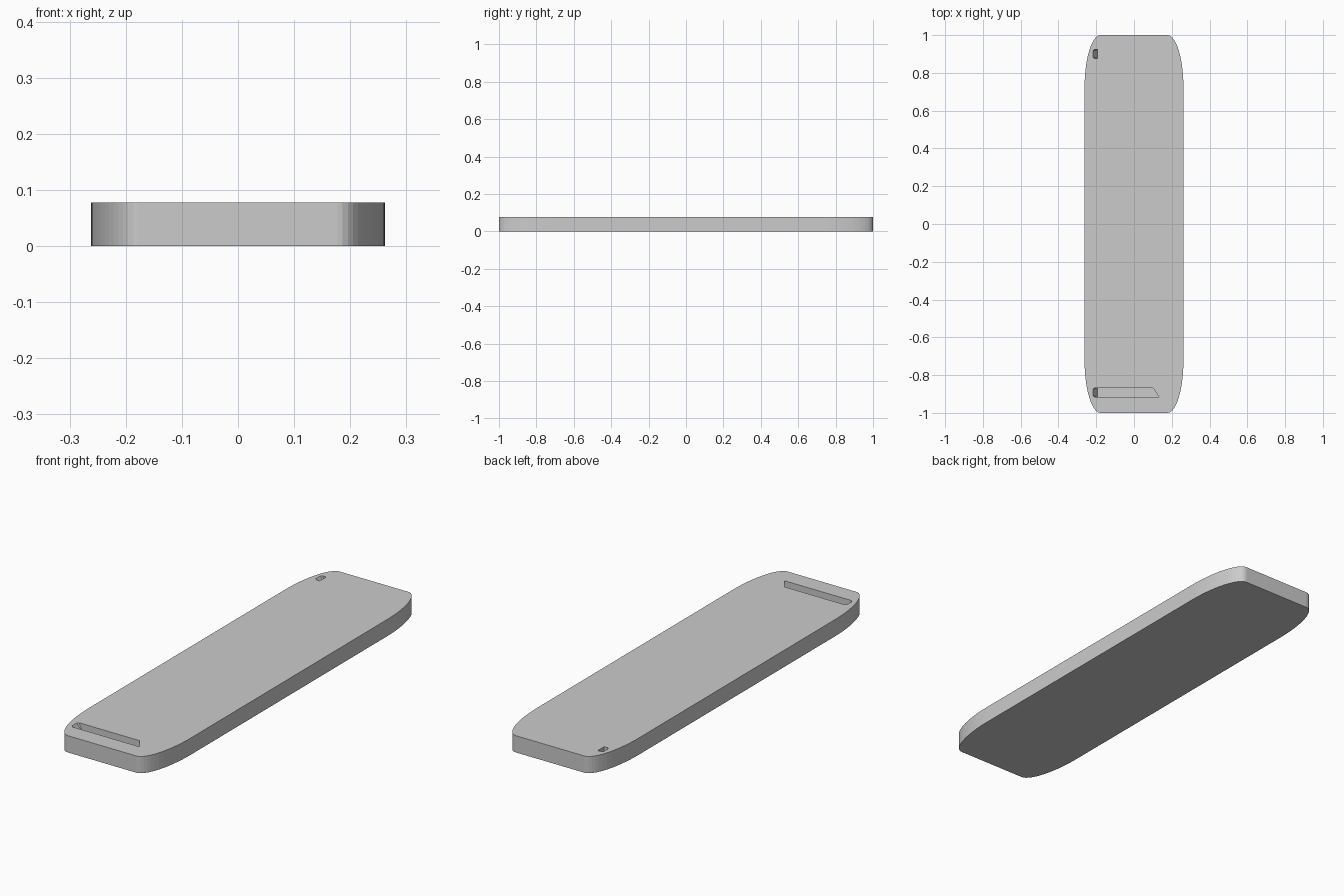
import bpy, bmesh, math

if "Cube" in bpy.data.objects:
    bpy.data.objects.remove(bpy.data.objects["Cube"])

HX, HY, H = 0.262, 1.0, 0.078      # half width, half length, thickness
RX, RY = 0.085, 0.28               # elliptical corner radii
FLOOR = 0.04                       # level of the slot floors


def new_object(name, bm):
    bmesh.ops.recalc_face_normals(bm, faces=bm.faces)
    mesh = bpy.data.meshes.new(name)
    bm.to_mesh(mesh)
    bm.free()
    obj = bpy.data.objects.new(name, mesh)
    bpy.context.collection.objects.link(obj)
    return obj


# Slab: straight sides and ends joined by long elliptical corners
def make_slab():
    bm = bmesh.new()
    ring, n = [], 14
    for q, (sx, sy) in enumerate([(1, 1), (-1, 1), (-1, -1), (1, -1)]):
        for i in range(n + 1):
            a = math.pi / 2 * (q + i / n)
            ring.append(bm.verts.new((sx * (HX - RX) + RX * math.cos(a),
                                      sy * (HY - RY) + RY * math.sin(a), 0)))
    base = bm.faces.new(ring)
    top = bmesh.ops.extrude_face_region(bm, geom=[base], use_keep_orig=True)
    bmesh.ops.translate(bm, vec=(0, 0, H),
                        verts=[v for v in top["geom"] if isinstance(v, bmesh.types.BMVert)])
    return new_object("slab", bm)


# Slot cutter: convex pocket whose left wall slopes down to the floor
def make_cutter(name, top, slope):
    bm = bmesh.new()
    left = min(x for x, y in top)
    for z in (FLOOR, H, H + 0.03):
        for x, y in top:
            if z == FLOOR and x < left + slope:
                x = left + slope
            bm.verts.new((x, y, z))
    bmesh.ops.convex_hull(bm, input=bm.verts)
    obj = new_object(name, bm)
    obj.hide_render = True
    return obj


slab = make_slab()
long_slot = [(-0.211, -0.917), (-0.218, -0.908), (-0.218, -0.876), (-0.211, -0.867),
             (0.100, -0.867), (0.134, -0.917)]
small_slot = [(-0.211, 0.876), (-0.218, 0.883), (-0.218, 0.916), (-0.211, 0.923),
              (-0.192, 0.923), (-0.192, 0.876)]
cutters = [make_cutter("long_slot_cutter", long_slot, 0.024),
           make_cutter("small_slot_cutter", small_slot, 0.024)]

# Cut both pockets, then drop the cutters
bpy.context.view_layer.objects.active = slab
for c in cutters:
    mod = slab.modifiers.new(c.name, 'BOOLEAN')
    mod.operation = 'DIFFERENCE'
    mod.solver = 'EXACT'
    mod.object = c
    bpy.ops.object.modifier_apply(modifier=mod.name)
    bpy.data.objects.remove(c)
